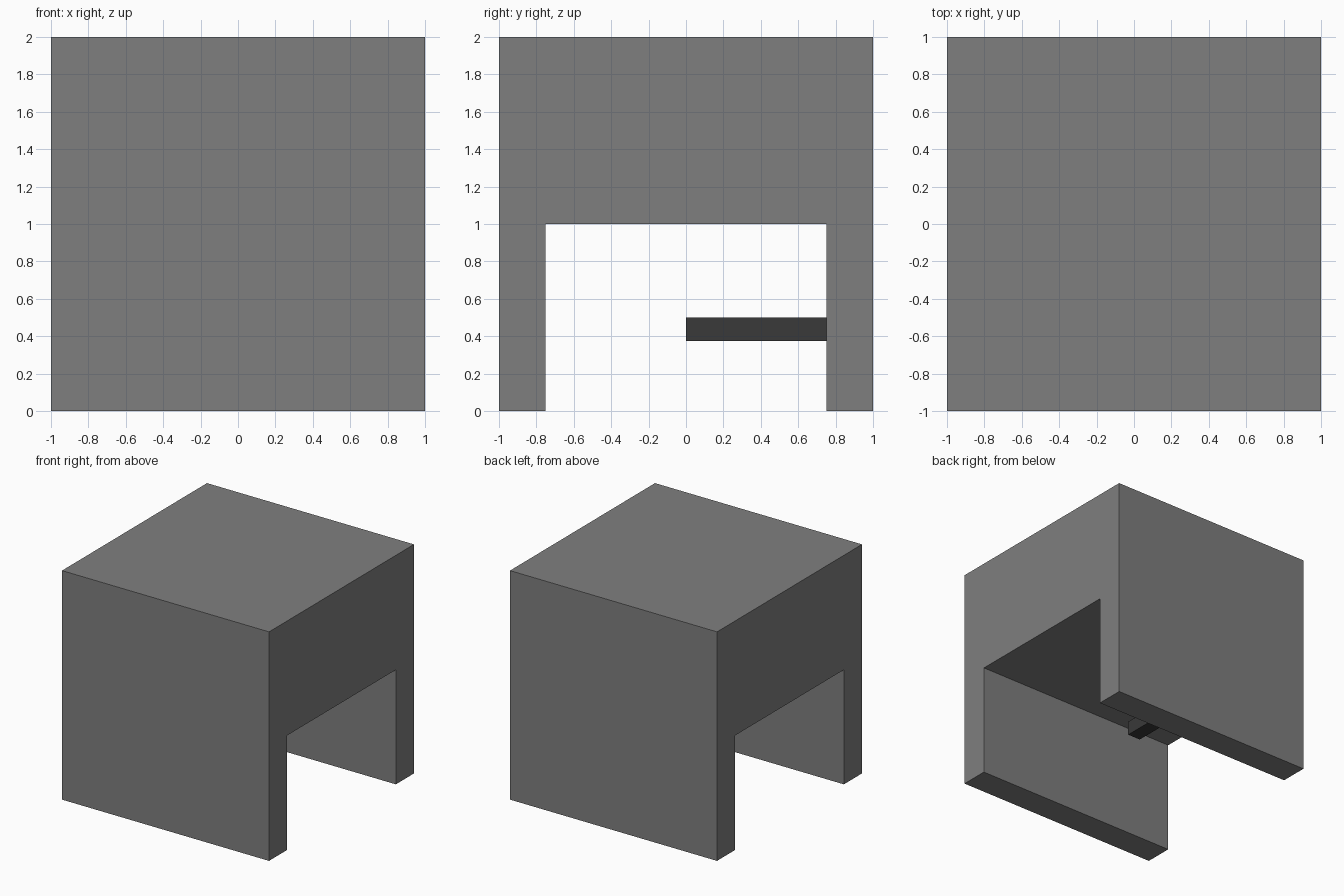
import bpy, bmesh

if "Cube" in bpy.data.objects:
    bpy.data.objects.remove(bpy.data.objects["Cube"])


def material(name, value):
    m = bpy.data.materials.new(name)
    m.diffuse_color = (value, value, value, 1)
    m.use_nodes = True
    m.node_tree.nodes["Principled BSDF"].inputs["Base Color"].default_value = m.diffuse_color
    return m


def extruded(name, profile, half_width, mat):
    """Extrude a y-z profile symmetrically along x."""
    bm = bmesh.new()
    face = bm.faces.new([bm.verts.new((-half_width, y, z)) for y, z in profile])
    ext = bmesh.ops.extrude_face_region(bm, geom=[face])
    verts = [v for v in ext["geom"] if isinstance(v, bmesh.types.BMVert)]
    bmesh.ops.translate(bm, vec=(2 * half_width, 0, 0), verts=verts)
    bmesh.ops.recalc_face_normals(bm, faces=bm.faces)
    mesh = bpy.data.meshes.new(name)
    bm.to_mesh(mesh)
    bm.free()
    mesh.materials.append(mat)
    obj = bpy.data.objects.new(name, mesh)
    bpy.context.collection.objects.link(obj)
    return obj


grey = material("mid grey", 0.212)
dark = material("dark grey", 0.041)

# Block with a rectangular passage running through it along x
extruded("arch_block",
         [(-1, 0), (-0.75, 0), (-0.75, 1), (0.75, 1),
          (0.75, 0), (1, 0), (1, 2), (-1, 2)], 1, grey)

# Small bar sticking out of the back wall into the passage
extruded("inner_bar",
         [(0, 0.375), (0.75, 0.375), (0.75, 0.5), (0, 0.5)], 0.0625, dark)
